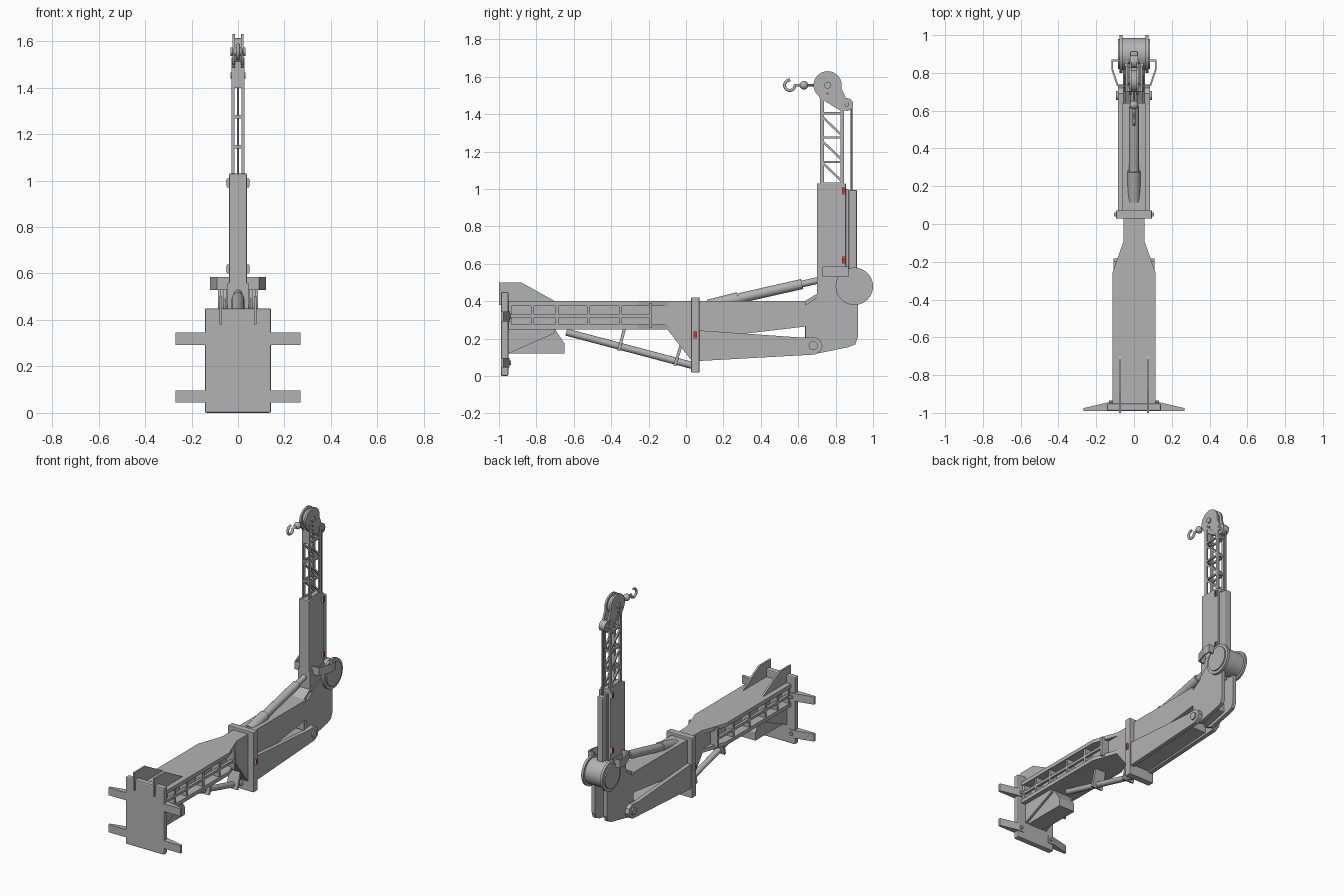
import bpy, bmesh, math
from mathutils import Vector

if "Cube" in bpy.data.objects:
    bpy.data.objects.remove(bpy.data.objects["Cube"])


def material(name, rgb):
    m = bpy.data.materials.new(name)
    m.use_nodes = True
    m.diffuse_color = (*rgb, 1)
    m.node_tree.nodes["Principled BSDF"].inputs["Base Color"].default_value = (*rgb, 1)
    return m


GREY = material("steel grey", (0.45, 0.45, 0.45))
RED = material("marker red", (0.6, 0.03, 0.03))


def finish(name, bm, mat=GREY, smooth=False, bevel=0):
    bmesh.ops.recalc_face_normals(bm, faces=bm.faces)
    me = bpy.data.meshes.new(name)
    bm.to_mesh(me)
    bm.free()
    ob = bpy.data.objects.new(name, me)
    bpy.context.collection.objects.link(ob)
    me.materials.append(mat)
    if bevel:
        mod = ob.modifiers.new("edge", "BEVEL")
        mod.width, mod.segments = bevel, 2
    if smooth:
        bpy.ops.object.select_all(action="DESELECT")
        bpy.context.view_layer.objects.active = ob
        ob.select_set(True)
        bpy.ops.object.shade_smooth_by_angle()
    return ob


def prism(name, pts, lo, hi, axis="x", mat=GREY, bevel=0):
    """Extrude an outline: (y, z) points along x, or (x, y) points along z."""
    bm = bmesh.new()
    put = (lambda p, d: (d, *p)) if axis == "x" else (lambda p, d: (*p, d))
    face = bm.faces.new([bm.verts.new(put(p, lo)) for p in pts])
    out = bmesh.ops.extrude_face_region(bm, geom=[face])
    shift = Vector(put((0, 0), hi - lo))
    bmesh.ops.translate(bm, vec=shift, verts=[v for v in out["geom"] if isinstance(v, bmesh.types.BMVert)])
    return finish(name, bm, mat, bevel=bevel)


def box(name, x, y, z, mat=GREY, bevel=0):
    return prism(name, [(y[0], z[0]), (y[1], z[0]), (y[1], z[1]), (y[0], z[1])], *x, mat=mat, bevel=bevel)


def rod(name, a, b, r, sides=20, mat=GREY):
    a, b = Vector(a), Vector(b)
    bm = bmesh.new()
    bmesh.ops.create_cone(bm, cap_ends=True, segments=sides, radius1=r, radius2=r, depth=(b - a).length)
    rot = (b - a).to_track_quat("Z", "Y").to_matrix().to_4x4()
    rot.translation = (a + b) / 2
    bm.transform(rot)
    return finish(name, bm, mat, smooth=True)


def disc(name, y, z, r, half, sides=32):
    return rod(name, (-half, y, z), (half, y, z), r, sides)


def strut(name, a, b, w, x):
    """Flat bar between two (y, z) points, w wide, spanning x."""
    a, b = Vector(a), Vector(b)
    n = (b - a).orthogonal().normalized() * w / 2
    return prism(name, [a + n, b + n, b - n, a - n], *x)


def side_range(s, a, b):
    return (a, b) if s > 0 else (-b, -a)


SIDES = ((1, "left"), (-1, "right"))

# Mounting plate with tapered outriggers and fins
box("mounting_plate", (-0.143, 0.143), (-0.99, -0.95), (0, 0.45), bevel=0.008)
for s, n in SIDES:
    for h, level in ((0.045, "lower"), (0.293, "upper")):
        prism(f"{level}_{n}_outrigger", [(s * .1, -.99), (s * .268, -.99), (s * .268, -.975), (s * .14, -.945), (s * .1, -.945)], h, h + .052, "z")
        rod(f"{level}_{n}_bolt", (s * .12, -.95, h + .026), (s * .12, -.935, h + .026), .012, 8)
    prism(f"{n}_fin", [(-1, .38), (-1, .5), (-.88, .5), (-.7, .4), (-.7, .38)], *side_range(s, .068, .08))
    prism(f"{n}_lower_gusset", [(-.95, .12), (-.7, .23), (-.7, .26), (-.95, .26)], *side_range(s, .07, .085))

# Main beam: two flanges, a core and side ladders
outline = [(-.115, -.95), (.115, -.95), (.115, -.26), (.055, -.09), (.055, .04), (-.055, .04), (-.055, -.09), (-.115, -.26)]
prism("beam_top_flange", outline, .375, .4, "z")
prism("beam_bottom_flange", [(x, min(y, -.09)) for x, y in outline if y < .03], .25, .275, "z")
box("beam_core", (-.055, .055), (-.95, .04), (.26, .39))
prism("beam_neck", [(-.1, .25), (.035, .075), (.035, .4), (-.1, .4)], -.055, .055)
for s, n in SIDES:
    box(f"{n}_ladder_rail", side_range(s, .09, .108), (-.95, -.19), (.313, .33))
    for i, y in enumerate((-.94, -.82, -.69, -.52, -.35, -.19)):
        box(f"{n}_ladder_rib_{i}", side_range(s, .05, .108), (y - .008, y + .008), (.26, .39))

# Underside box, long ram and hangers
prism("ram_housing", [(-.95, .12), (-.65, .12), (-.65, .175), (-.7, .25), (-.95, .25)], -.06, .06)
rod("lower_ram", (0, -.64, .235), (0, .04, .055), .019)
strut("rear_hanger", (-.33, .25), (-.36, .135), .016, (-.04, .04))
strut("front_hanger", (-.025, .17), (-.06, .055), .016, (-.04, .04))

# Collar
box("collar", (-.095, .095), (.028, .072), (.018, .42), bevel=.004)

# Forward boom with lower arm and pivot
prism("boom_body", [(.06, .2), (.3, .225), (.64, .265), (.64, .4), (.06, .4)], -.06, .06)
prism("boom_core", [(.06, .09), (.62, .125), (.62, .2), (.06, .24)], -.06, .06)
for s, n in SIDES:
    prism(f"{n}_lower_arm", [(.06, .08), (.69, .115), (.72, .135), (.73, .16), (.72, .19), (.69, .21), (.63, .205), (.06, .245)], *side_range(s, .058, .086))
    prism(f"{n}_elbow_cheek", [(.64, .15), (.7, .12), (.87, .155), (.905, .17), (.92, .21), (.92, .4), (.83, .5), (.7, .42), (.64, .38)], *side_range(s, .032, .057))
disc("pivot_pin", .68, .163, .024, .095)

# Elbow and mast base
prism("elbow_core", [(.635, .18), (.7, .14), (.83, .17), (.83, .42), (.86, .56), (.7, .56), (.7, .44), (.635, .4)], -.045, .045)
for s, n in SIDES:
    prism(f"{n}_mast_gusset", [(.7, .4), (.82, .4), (.82, .54), (.79, .53), (.7, .44)], *side_range(s, .04, .052))

# Lift ram
rod("lift_ram_socket", (0, .12, .375), (0, .28, .415), .034)
rod("lift_ram_barrel", (0, .28, .415), (0, .62, .492), .027)
rod("lift_ram_rod", (0, .62, .492), (0, .72, .515), .018)

# Mast sleeve and rear piston
box("mast_sleeve", (-.038, .038), (.7, .855), (.42, 1.03), bevel=.004)
box("rear_track", (-.022, .022), (.85, .87), (.38, 1.0))
box("rear_piston", (-.022, .022), (.868, .915), (.5, .995), bevel=.008)
rod("cable", (0, .885, .99), (0, .885, 1.45), .005, 8)

# Winch drum with flanges and its guards
disc("winch_drum", .9, .48, .085, .075)
for s, n in SIDES:
    rod(f"{n}_winch_flange", (s * .062, .9, .48), (s * .078, .9, .48), .1, 40)
    rod(f"{n}_winch_hub", (s * .07, .9, .48), (s * .086, .9, .48), .08, 40)
    path = [(.035, .73), (.09, .73), (.12, .82), (.12, .87), (.075, .87)]
    inner = [(.075, .86), (.112, .86), (.112, .822), (.083, .738), (.035, .738)]
    prism(f"{n}_guard", [(s * x, y) for x, y in path + inner], .53, .585, "z")

# Lattice section
for s, n in SIDES:
    span = side_range(s, .016, .028)
    for y in (.727, .835):
        box(f"{n}_lattice_leg", span, (y - .01, y + .01), (1.0, 1.53 if y < .8 else 1.48))
    for z in (1.03, 1.145, 1.275, 1.405):
        strut(f"{n}_lattice_bar", (.72, z), (.84, z), .012, span)
        strut(f"{n}_lattice_brace", (.725, z + .115), (.835, z + .01), .012, span)
for z in (1.145, 1.275, 1.405):
    for y in (.727, .835):
        box("lattice_cross_bar", (-.028, .028), (y - .008, y + .008), (z - .007, z + .007))
box("lattice_front_panel", (-.025, .025), (.717, .727), (1.4, 1.52))

# Pulley head
for s, n in SIDES:
    span = side_range(s, .012, .024)
    rod(f"{n}_head_cheek", (span[0], .757, 1.555), (span[1], .757, 1.555), .075, 40)
    prism(f"{n}_head_web", [(.71, 1.49), (.84, 1.41), (.845, 1.48), (.82, 1.56), (.71, 1.54)], *span)
    strut(f"{n}_pulley_link", (.82, 1.54), (.86, 1.45), .02, span)
disc("head_sheave", .757, 1.555, .058, .013)
disc("head_axle", .757, 1.555, .018, .033)
disc("rear_pulley", .86, 1.452, .034, .022)
disc("rear_pulley_axle", .86, 1.452, .012, .032)

# Hook
rod("hook_cable", (0, .61, 1.555), (0, .7, 1.555), .006, 10)
bm = bmesh.new()
bmesh.ops.create_uvsphere(bm, u_segments=16, v_segments=10, radius=.023)
bmesh.ops.translate(bm, vec=(0, .63, 1.555), verts=bm.verts)
finish("hook_ball", bm, smooth=True)
cu = bpy.data.curves.new("hook", "CURVE")
cu.dimensions, cu.bevel_depth, cu.use_fill_caps = "3D", .008, True
sp = cu.splines.new("POLY")
pts = [(0, .61, 1.555)] + [(0, .555 + .028 * math.cos(t * .32), 1.555 - .028 * math.sin(t * .32)) for t in range(16)]
sp.points.add(len(pts) - 1)
for p, co in zip(sp.points, pts):
    p.co = (*co, 1)
cu.materials.append(GREY)
bpy.context.collection.objects.link(bpy.data.objects.new("hook", cu))

# Red side markers on small housings
for s, n in SIDES:
    for y, z, x in ((.843, .99, .038), (.843, .62, .038), (.05, .22, .095)):
        box(f"{n}_marker_housing", side_range(s, x - .005, x + .009), (y - .01, y + .01), (z - .019, z + .019))
        box(f"{n}_marker", side_range(s, x + .008, x + .012), (y - .007, y + .007), (z - .015, z + .015), RED)
    rod(f"{n}_head_marker", (s * .022, .757, 1.51), (s * .027, .757, 1.51), .006, 10, RED)
